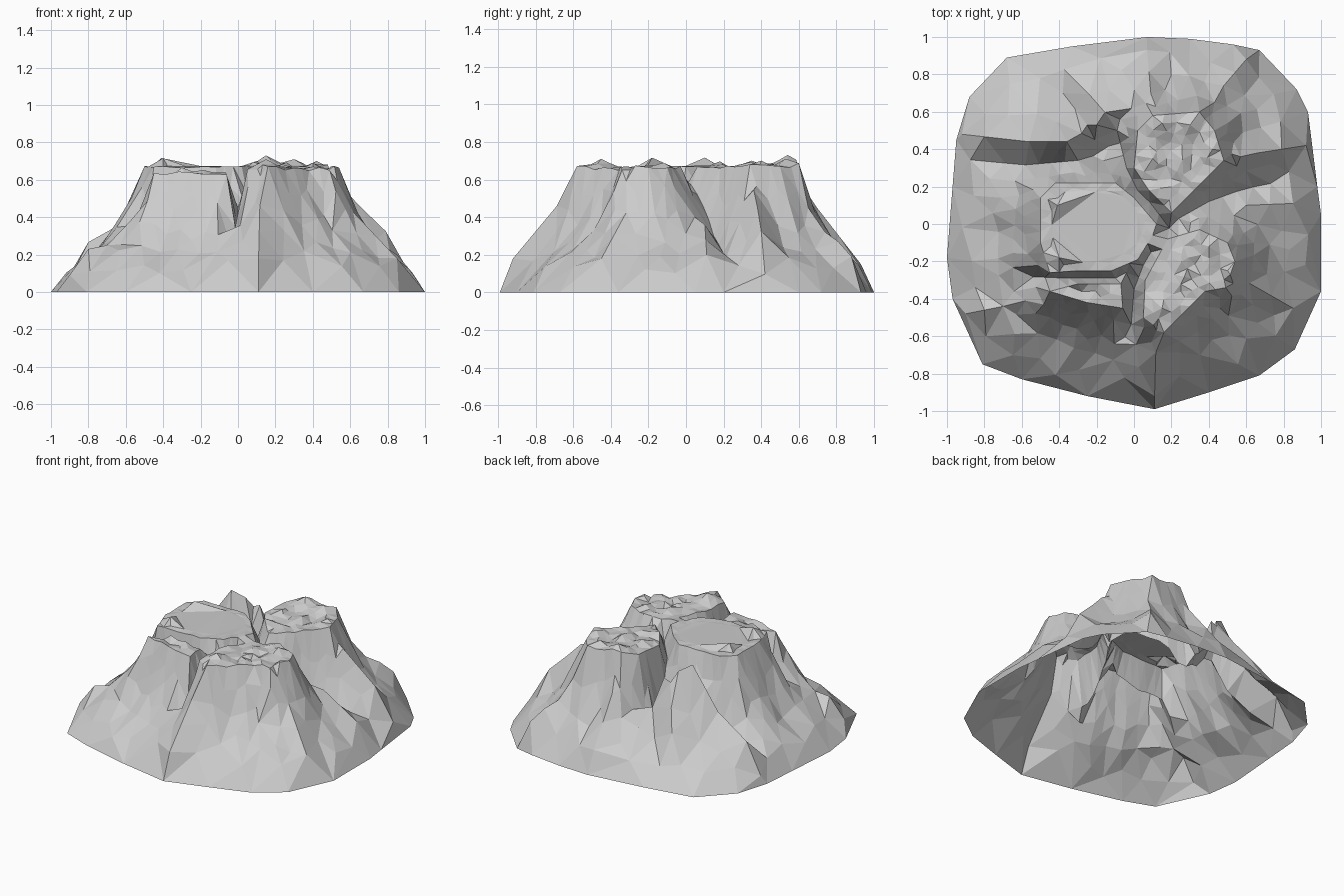
import bpy, bmesh, math, random
from mathutils import Vector, noise
from mathutils.geometry import delaunay_2d_cdt, intersect_point_line

random.seed(4)
if "Cube" in bpy.data.objects:
    bpy.data.objects.remove(bpy.data.objects["Cube"])


def points(*pairs):
    return [Vector(p) for p in pairs]


# Ground outline of the mountain
outline = points((-.68, .89), (-.33, .95), (.07, 1), (.3, .99), (.53, .96), (.67, .93),
                 (.87, .72), (.93, .6), (.98, .2), (1, .05), (1, -.36), (.86, -.67),
                 (.67, -.81), (.4, -.9), (.11, -.99), (-.25, -.92), (-.6, -.83),
                 (-.81, -.75), (-.97, -.4), (-1, -.18), (-.97, .2), (-.95, .45), (-.88, .68))

# Plateau outlines with top height and roughness
west = points((-.5, .14), (-.42, .22), (-.1, .22), (0, .14), (.12, 0), (.1, -.06),
              (.02, -.19), (-.12, -.25), (-.3, -.25), (-.45, -.26), (-.5, -.1))
west_cap = points((-.41, .1), (-.37, .17), (-.06, .15), (.02, .06), (.04, -.06),
                  (-.06, -.16), (-.2, -.2), (-.4, -.18))
north_east = points((0, .3), (.02, .5), (.1, .58), (.35, .6), (.43, .5), (.48, .34),
                    (.32, .18), (.2, .06), (.08, .18))
south_east = points((.18, -.08), (.35, -.03), (.5, -.1), (.54, -.2), (.49, -.34),
                    (.38, -.36), (.3, -.44), (.16, -.58), (.05, -.5), (.06, -.3))
buttress = points((-.45, -.36), (-.3, -.32), (-.07, -.32), (-.06, -.45), (-.25, -.42))
plateaus = [(west, .67, .01), (north_east, .67, .035),
            (south_east, .66, .03), (buttress, .63, .05)]

# Ravines: path, depth, half width
junction = (.15, -.04)
ravines = [
    (points(junction, (.02, .18), (-.04, .3), (-.09, .5), (-.06, .62)), .3, .1),
    (points(junction, (.24, .03), (.4, .12), (.62, .2)), .3, .14),
    (points(junction, (.05, -.22), (0, -.35), (-.02, -.6)), .28, .06),
    (points((.04, -.23), (-.1, -.29), (-.35, -.29), (-.6, -.28)), .15, .07),
    (points((-.1, .36), (-.3, .34), (-.65, .31)), .2, .11),
    (points((.36, -.38), (.46, -.45), (.55, -.53)), .07, .08),
]

# Ridge crests: start, end, start height, end height, side slope
ridges = [
    ((-.2, .53), (-.36, .44), .58, .68, 2.4),
    ((-.36, .44), (-.56, .44), .68, .4, 2.2),
    ((-.56, .44), (-.92, .48), .4, .2, 1.4),
    ((-.25, .53), (-.38, .7), .56, .3, 1.8),
    ((-.46, -.38), (-.7, -.44), .5, .25, 1.5),
    ((-.7, -.44), (-.9, -.48), .25, .21, 1),
    ((.1, .58), (.07, .93), .6, .15, 1.8),
    ((.38, .56), (.48, .74), .58, .32, 2),
    ((.48, .74), (.6, .88), .32, .22, 2),
    ((.48, .34), (.66, .38), .64, .45, 2),
    ((.66, .38), (.92, .42), .45, .2, 1.6),
    ((.6, .1), (.85, .11), .36, .2, 1.3),
    ((.12, -.57), (.11, -.92), .6, .18, 1.8),
    ((.5, -.25), (.85, -.45), .55, .18, 1.5),
]

# Small rocky summits: position, height, radius
summits = [((.15, .54), .73, .12), ((.3, .53), .71, .1), ((.15, -.45), .71, .1),
           ((.4, -.12), .69, .1), ((.1, .35), .7, .07), ((.42, .4), .7, .07)]

# Outer slope from plateau edge to ground edge
slope_profile = [(0, 1), (.1, .84), (.25, .59), (.5, .36), (.75, .22), (1, .07)]


def segments(path, closed):
    return list(zip(path, path[1:] + path[:1])) if closed else list(zip(path, path[1:]))


def along(p, a, b):
    """Distance from p to a segment and the fraction along it."""
    _, f = intersect_point_line(p, a, b)
    f = max(0, min(1, f))
    return (p - a.lerp(b, f)).length, f


def distance(p, path, closed=True):
    return min(along(p, a, b)[0] for a, b in segments(path, closed))


def inside(p, poly):
    hit = False
    for a, b in segments(poly, True):
        if (a.y > p.y) != (b.y > p.y) and p.x < a.x + (p.y - a.y) * (b.x - a.x) / (b.y - a.y):
            hit = not hit
    return hit


def outside_distance(p, poly):
    return 0 if inside(p, poly) else distance(p, poly)


def steepness(p):
    """Fraction of the way from the nearest plateau to the ground edge."""
    d, top, rough = min((outside_distance(p, poly), z, r) for poly, z, r in plateaus)
    edge = distance(p, outline)
    return d, edge, d / (d + edge + 1e-6), top, rough


def profile(t):
    for (t0, z0), (t1, z1) in zip(slope_profile, slope_profile[1:]):
        if t <= t1:
            return z0 + (z1 - z0) * (t - t0) / (t1 - t0)
    return slope_profile[-1][1]


def height(p):
    d, edge, t, top, rough = steepness(p)
    z = top * profile(t)
    # Flutes and crags on the walls
    angle = math.atan2(p.y, p.x)
    flute = noise.noise(Vector((math.cos(angle) * 6, math.sin(angle) * 6, t)))
    crag = noise.noise(Vector((p.x * 9, p.y * 9, 2)))
    z += (flute * .1 + crag * .08) * t * (1 - t) * 2
    if d == 0:
        z += rough * noise.noise(Vector((p.x * 14, p.y * 14, 7)))
        if inside(p, west_cap):
            z = max(z, .7 - .04 * p.x)
    for pos, peak, radius in summits:
        gap = (p - Vector(pos)).length
        if gap < radius and d == 0:
            z = max(z, peak - gap * .5)
    # Ravines get deeper towards their mouths
    deepening = min(1, .12 + 3 * (p - Vector(junction)).length_squared)
    for path, depth, width in ravines:
        gap = distance(p, path, False)
        if gap < width:
            z -= depth * deepening * (1 - gap / width) * min(1, d / .03) * (1 - t)
    for a, b, za, zb, side in ridges:
        gap, f = along(p, Vector(a), Vector(b))
        if d > 0:
            z = max(z, za + (zb - za) * f - gap * side)
    # The skirt drops to the ground
    return max(0, min(z, edge * 3))


# Scatter points: feature lines first, then finer filling near the tops
cloud = []


def add_line(path, closed, step):
    for a, b in segments(path, closed):
        count = max(1, round((b - a).length / step))
        cloud.extend(a.lerp(b, i / count) for i in range(count))


cloud.extend(outline)
rim_count = len(cloud)
for poly, _, _ in plateaus:
    add_line(poly, True, .06)
add_line(west_cap, True, .3)
for path, _, _ in ravines:
    add_line(path[1:], False, .07)
for a, b, *_ in ridges:
    add_line(points(a, b), False, .12)
    cloud.append(Vector(b))
for pos, _, _ in summits:
    cloud.append(Vector(pos))
for _ in range(9000):
    p = Vector((random.uniform(-1, 1), random.uniform(-1, 1)))
    if not inside(p, outline) or inside(p, west_cap):
        continue
    d, edge, t, _, _ = steepness(p)
    spacing = .038 + .08 * min(1, t * 1.3)
    if edge > .05 and all((p - q).length > spacing for q in cloud):
        cloud.append(p)

rim_edges = [(i, (i + 1) % rim_count) for i in range(rim_count)]
verts, _, faces, *_ = delaunay_2d_cdt(cloud, rim_edges, [], 1, 1e-4)

# Open-bottomed mountain shell
bm = bmesh.new()
shell = [bm.verts.new((v.x, v.y, height(v))) for v in verts]
for f in faces:
    bm.faces.new([shell[i] for i in f])
bmesh.ops.delete(bm, geom=[v for v in bm.verts if not v.link_faces], context='VERTS')
for f in bm.faces:
    f.normal_update()
    if f.normal.z < 0:
        f.normal_flip()
mesh = bpy.data.meshes.new("mountain")
bm.to_mesh(mesh)
bm.free()
mountain = bpy.data.objects.new("mountain", mesh)
bpy.context.collection.objects.link(mountain)

# Plain grey rock
rock = bpy.data.materials.new("grey_rock")
rock.use_nodes = True
rock.diffuse_color = (.6, .6, .6, 1)
rock.node_tree.nodes["Principled BSDF"].inputs["Base Color"].default_value = rock.diffuse_color
mesh.materials.append(rock)
